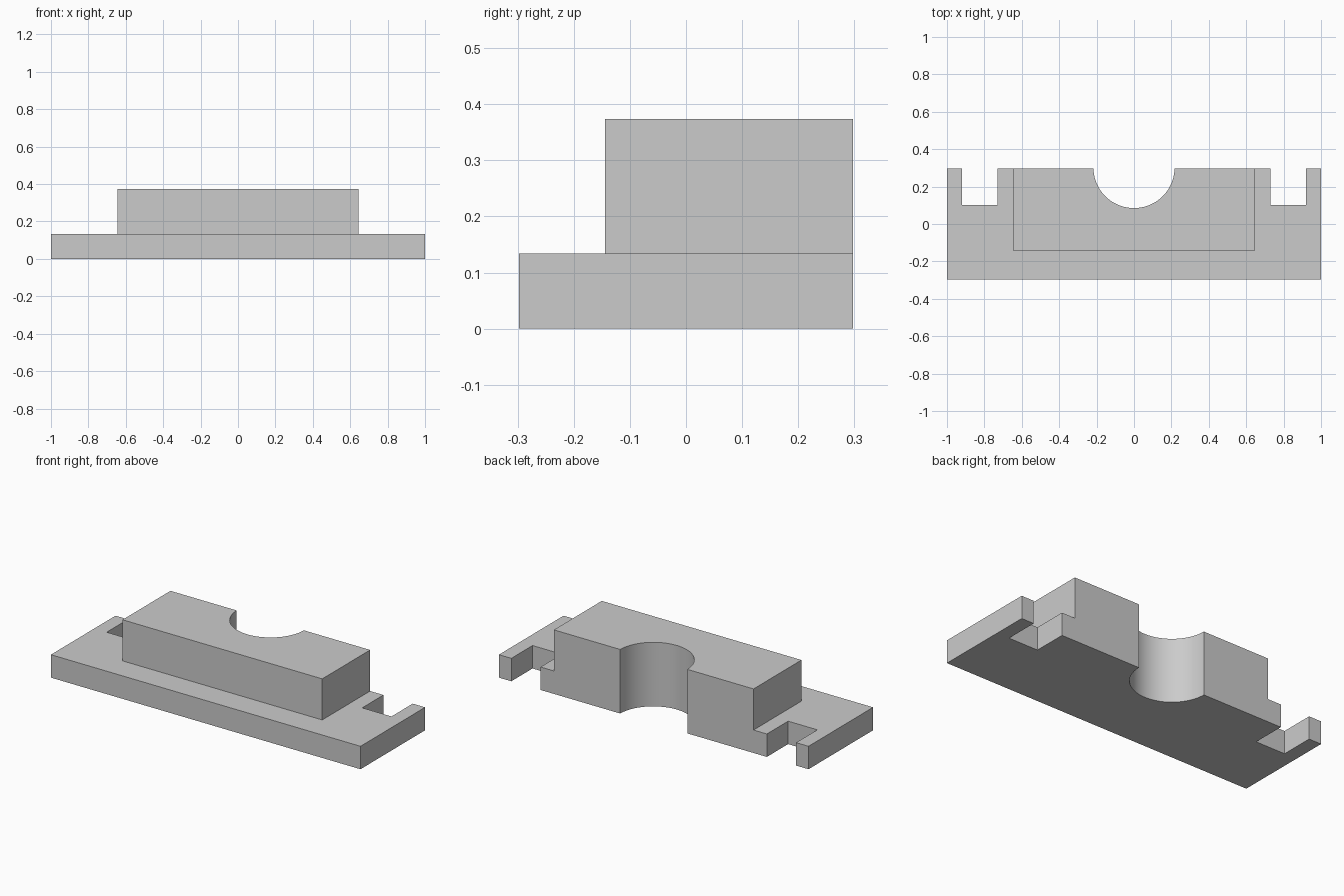
import bpy, bmesh, math

if "Cube" in bpy.data.objects:
    bpy.data.objects.remove(bpy.data.objects["Cube"])

HALF_DEPTH, BASE_TOP, TOP = 0.298, 0.134, 0.374
BLOCK_X, BLOCK_FRONT = 0.645, -0.144

grey = bpy.data.materials.new("plain grey")
grey.use_nodes = True
colour = (0.6, 0.6, 0.6, 1)
grey.diffuse_color = colour
grey.node_tree.nodes["Principled BSDF"].inputs["Base Color"].default_value = colour


def prism(name, outline, bottom, top):
    """Extrude a flat outline straight up."""
    bm = bmesh.new()
    face = bm.faces.new([bm.verts.new((x, y, bottom)) for x, y in outline])
    up = bmesh.ops.extrude_face_region(bm, geom=[face])["geom"]
    verts = [v for v in up if isinstance(v, bmesh.types.BMVert)]
    bmesh.ops.translate(bm, verts=verts, vec=(0, 0, top - bottom))
    bmesh.ops.recalc_face_normals(bm, faces=bm.faces)
    mesh = bpy.data.meshes.new(name)
    bm.to_mesh(mesh)
    bm.free()
    mesh.materials.append(grey)
    obj = bpy.data.objects.new(name, mesh)
    bpy.context.collection.objects.link(obj)
    return obj


def rectangle(x0, x1, y0, y1):
    return [(x0, y0), (x1, y0), (x1, y1), (x0, y1)]


# Solid blank
body = prism("bracket_body", rectangle(-1, 1, -HALF_DEPTH, HALF_DEPTH), 0, TOP)

# Step around the front and both sides of the raised block
step = [(-2, 1), (-2, -1), (2, -1), (2, 1), (BLOCK_X, 1),
        (BLOCK_X, BLOCK_FRONT), (-BLOCK_X, BLOCK_FRONT), (-BLOCK_X, 1)]
cutters = [prism("step_cutter", step, BASE_TOP, 1)]

# Open slots in the rear of each flange
for side, sign in (("left", 1), ("right", -1)):
    slot = rectangle(sign * 0.731, sign * 0.92, 0.102, 1)
    cutters.append(prism(side + "_slot_cutter", slot, -1, 0.6))

# Half-round saddle through the rear
SEGMENTS, RADIUS = 96, 0.217
circle = [(RADIUS * math.cos(math.tau * (i + 0.5) / SEGMENTS),
           HALF_DEPTH + 0.004 + RADIUS * math.sin(math.tau * (i + 0.5) / SEGMENTS))
          for i in range(SEGMENTS)]
cutters.append(prism("saddle_cutter", circle, -1, 1))

# Cut the blank, then discard the cutters
bpy.context.view_layer.objects.active = body
for cutter in cutters:
    cut = body.modifiers.new(cutter.name, "BOOLEAN")
    cut.operation, cut.solver, cut.object = "DIFFERENCE", "EXACT", cutter
    bpy.ops.object.modifier_apply(modifier=cut.name)
    bpy.data.objects.remove(cutter)

bpy.ops.object.select_all(action="DESELECT")
body.select_set(True)
bpy.ops.object.shade_smooth_by_angle(angle=math.radians(30))
